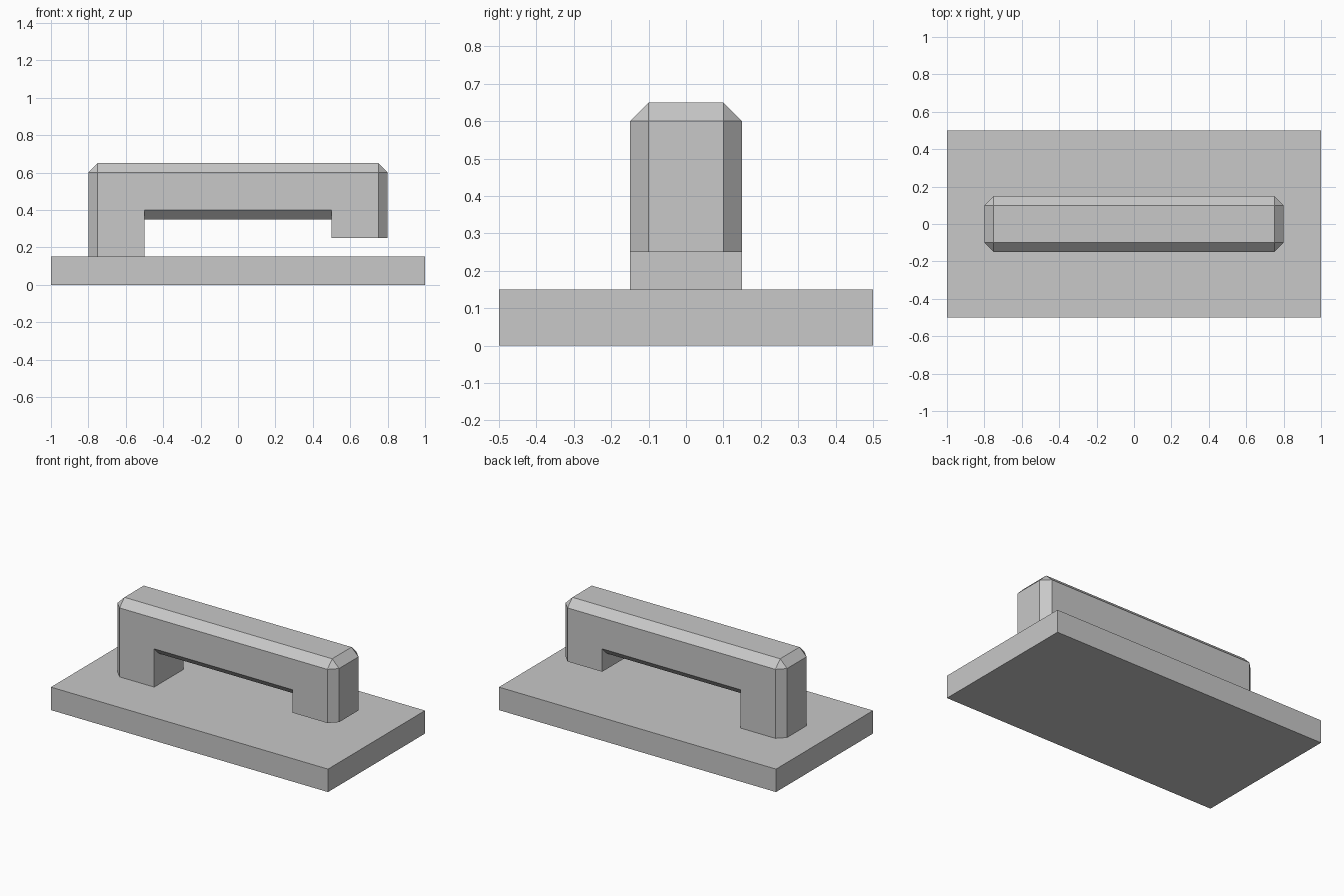
import bpy
import bmesh

default_cube = bpy.data.objects.get("Cube")
if default_cube:
    bpy.data.objects.remove(default_cube, do_unlink=True)

CHAMFER = 0.05

grey = bpy.data.materials.new("light grey")
grey.use_nodes = True
colour = (0.58, 0.58, 0.58, 1)
grey.diffuse_color = colour
grey.node_tree.nodes["Principled BSDF"].inputs["Base Color"].default_value = colour


def add_object(name, bm):
    bmesh.ops.recalc_face_normals(bm, faces=bm.faces)
    mesh = bpy.data.meshes.new(name)
    bm.to_mesh(mesh)
    bm.free()
    mesh.materials.append(grey)
    obj = bpy.data.objects.new(name, mesh)
    bpy.context.collection.objects.link(obj)
    return obj


def extrude_x(name, profile, x0, x1):
    """Solid with a (y, z) outline running from x0 to x1."""
    bm = bmesh.new()
    face = bm.faces.new([bm.verts.new((x0, y, z)) for y, z in profile])
    moved = bmesh.ops.extrude_face_region(bm, geom=[face])["geom"]
    verts = [v for v in moved if isinstance(v, bmesh.types.BMVert)]
    bmesh.ops.translate(bm, verts=verts, vec=(x1 - x0, 0, 0))
    # keep the starting cap so the solid is closed
    if not face.is_valid:
        bmesh.ops.holes_fill(bm, edges=bm.edges)
    return add_object(name, bm)


def box_outline(half_width, z0, z1):
    return [(-half_width, z0), (-half_width, z1), (half_width, z1), (half_width, z0)]


def cut(target, cutter):
    cutter.hide_render = True
    mod = target.modifiers.new("cut", 'BOOLEAN')
    mod.operation = 'DIFFERENCE'
    mod.solver = 'EXACT'
    mod.object = cutter
    bpy.context.view_layer.objects.active = target
    bpy.ops.object.modifier_apply(modifier=mod.name)
    bpy.data.objects.remove(cutter, do_unlink=True)


# Flat base plate
extrude_x("base_plate", box_outline(0.5, 0, 0.15), -1, 1)

# Handle block, chamfered on all edges except around its foot
handle = extrude_x("handle", box_outline(0.15, 0.15, 0.65), -0.8, 0.8)
bm = bmesh.new()
bm.from_mesh(handle.data)
edges = [e for e in bm.edges if max(v.co.z for v in e.verts) > 0.5]
bmesh.ops.bevel(bm, geom=edges, offset=CHAMFER, offset_type='OFFSET',
                segments=1, affect='EDGES')
bm.to_mesh(handle.data)
bm.free()

# Finger opening, with chamfered lower edges on the grip
opening = [(-0.2, 0), (-0.2, 0.45), (-0.1, 0.35), (0.1, 0.35), (0.2, 0.45), (0.2, 0)]
cut(handle, extrude_x("opening_cutter", opening, -0.5, 0.5))

# Left leg stops short of the plate
cut(handle, extrude_x("short_leg_cutter", box_outline(0.3, 0, 0.25), 0.3, 1))
